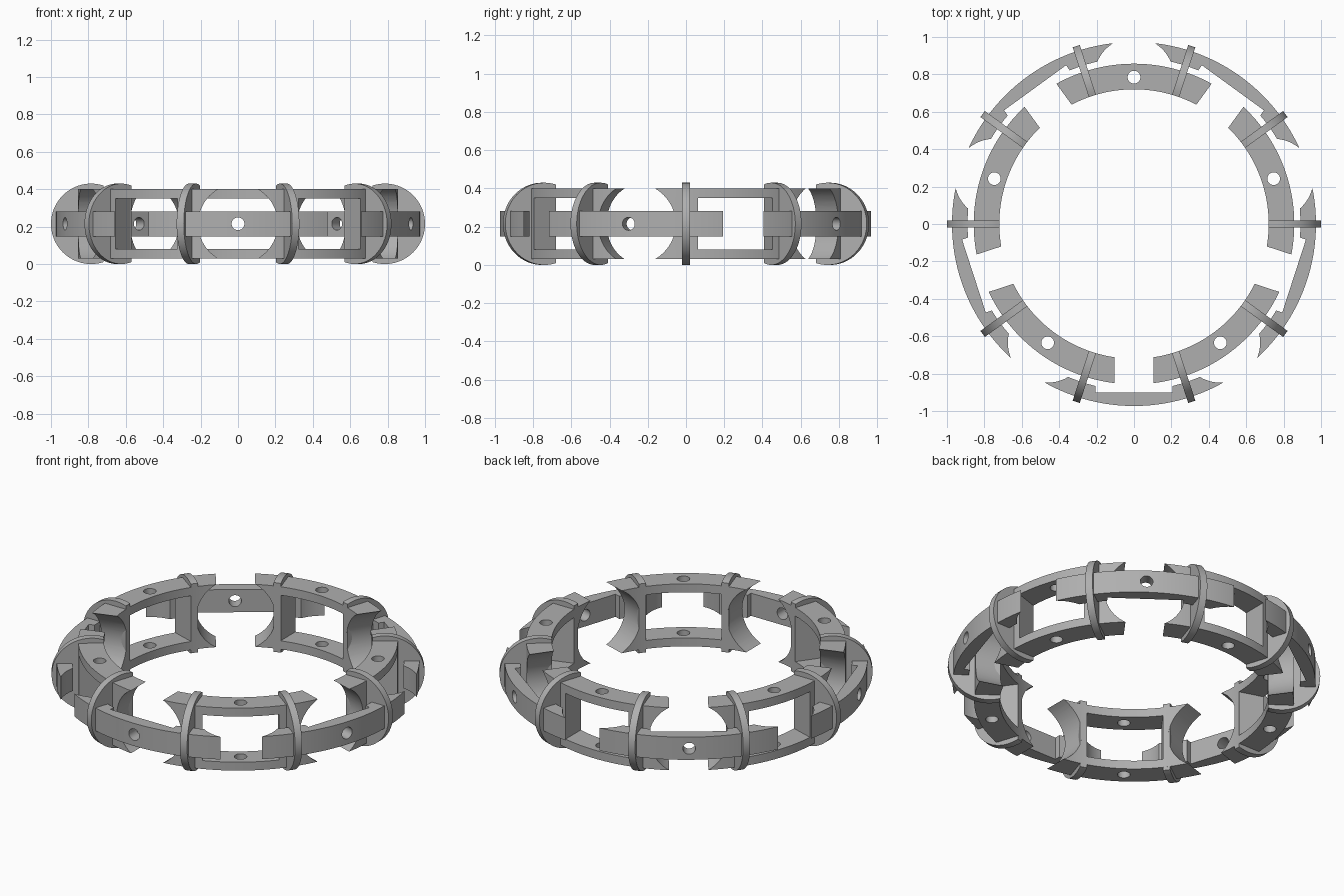
import bpy, bmesh
from math import sin, cos, radians, acos, pi
from mathutils import Matrix, Vector

if "Cube" in bpy.data.objects:
    bpy.data.objects.remove(bpy.data.objects["Cube"])

RING = 0.785     # radius of the ring's centre line
TUBE = 0.215     # radius of the tube
MID = 0.215      # height of the centre line
BORE = 0.213     # radius of the round end cuts
HOLE = 0.034

grey = bpy.data.materials.new("plain grey")
grey.use_nodes = True
grey.diffuse_color = (0.43, 0.43, 0.43, 1)
grey.node_tree.nodes["Principled BSDF"].inputs["Base Color"].default_value = (0.43, 0.43, 0.43, 1)


def to_object(name, bm):
    bmesh.ops.recalc_face_normals(bm, faces=bm.faces)
    mesh = bpy.data.meshes.new(name)
    bm.to_mesh(mesh)
    bm.free()
    mesh.materials.append(grey)
    obj = bpy.data.objects.new(name, mesh)
    bpy.context.collection.objects.link(obj)
    return obj


def prism(name, outline, depth):
    """Extrude a closed outline along a vector."""
    bm = bmesh.new()
    face = bm.faces.new([bm.verts.new(p) for p in outline])
    new = bmesh.ops.extrude_face_region(bm, geom=[face])["geom"]
    bmesh.ops.translate(bm, vec=depth, verts=[v for v in new if isinstance(v, bmesh.types.BMVert)])
    return to_object(name, bm)


def sector(name, inner, outer, half_angle, low, high, steps=40):
    angles = [radians(half_angle) * (2 * i / steps - 1) for i in range(steps + 1)]
    points = [(outer * cos(a), outer * sin(a), low) for a in angles]
    points += [(inner * cos(a), inner * sin(a), low) for a in reversed(angles)]
    return prism(name, points, (0, 0, high - low))


def cylinder(radius, length, matrix, sides=64):
    bm = bmesh.new()
    bmesh.ops.create_cone(bm, cap_ends=True, segments=sides, radius1=radius,
                          radius2=radius, depth=length, matrix=matrix)
    return to_object("cutter", bm)


def box(size, centre):
    bm = bmesh.new()
    bmesh.ops.create_cube(bm, size=1, matrix=Matrix.Translation(centre) @ Matrix.Diagonal((*size, 1)))
    return to_object("cutter", bm)


def carve(obj, cutters):
    """Subtract the cutters, then remove them."""
    for cutter in cutters:
        cutter.hide_render = True
        mod = obj.modifiers.new("cut", "BOOLEAN")
        mod.operation, mod.solver, mod.object = "DIFFERENCE", "EXACT", cutter
    graph = bpy.context.evaluated_depsgraph_get()
    mesh = bpy.data.meshes.new_from_object(obj.evaluated_get(graph))
    obj.modifiers.clear()
    obj.data = mesh
    for cutter in cutters:
        bpy.data.objects.remove(cutter)


def repeat(obj, count, start):
    """Smooth the part and copy it around the ring."""
    bpy.ops.object.select_all(action="DESELECT")
    obj.select_set(True)
    bpy.context.view_layer.objects.active = obj
    bpy.ops.object.shade_smooth_by_angle(angle=radians(30))
    name = obj.name
    for i in range(count):
        item = obj if i == 0 else obj.copy()
        if i:
            bpy.context.collection.objects.link(item)
        item.name = f"{name}_{i + 1}"
        item.rotation_euler.z = radians(start) + 2 * pi * i / count


def turn(degrees):
    return Matrix.Rotation(radians(degrees), 4, "Z")


upright = Matrix.Translation((RING, 0, MID))
lying = upright @ Matrix.Rotation(pi / 2, 4, "Y")

# Upright frames: window, round cut ends, vertical pin holes
frame = sector("upright_frame", 0.72, 0.857, 32, MID - 0.185, MID + 0.185)
carve(frame, [cylinder(BORE, 0.6, turn(a) @ lying) for a in (-36, 36)]
      + [box((0.5, 0.41, 0.27), (RING, 0, MID)),
         cylinder(HOLE, 0.6, upright, 32)])
repeat(frame, 5, 18)

# Outer bars: flat recess inside, pointed round-cut ends, radial pin holes
bar = sector("outer_bar", 0.89, 0.973, 33, MID - 0.067, MID + 0.067)
carve(bar, [cylinder(BORE, 0.6, turn(a) @ upright) for a in (-36, 36)]
      + [box((0.2, 0.41, 0.4), (0.8, 0, MID)),
         cylinder(HOLE, 0.6, lying, 32)])
repeat(bar, 5, 54)

# Thin half-round collars joining frames and bars
limit = acos((0.72 - RING) / TUBE)
arc = [limit * (2 * i / 48 - 1) for i in range(49)]
collar = prism("collar", [(RING + TUBE * cos(a), -0.02, MID + TUBE * sin(a)) for a in arc], (0, 0.04, 0))
repeat(collar, 10, 0)
